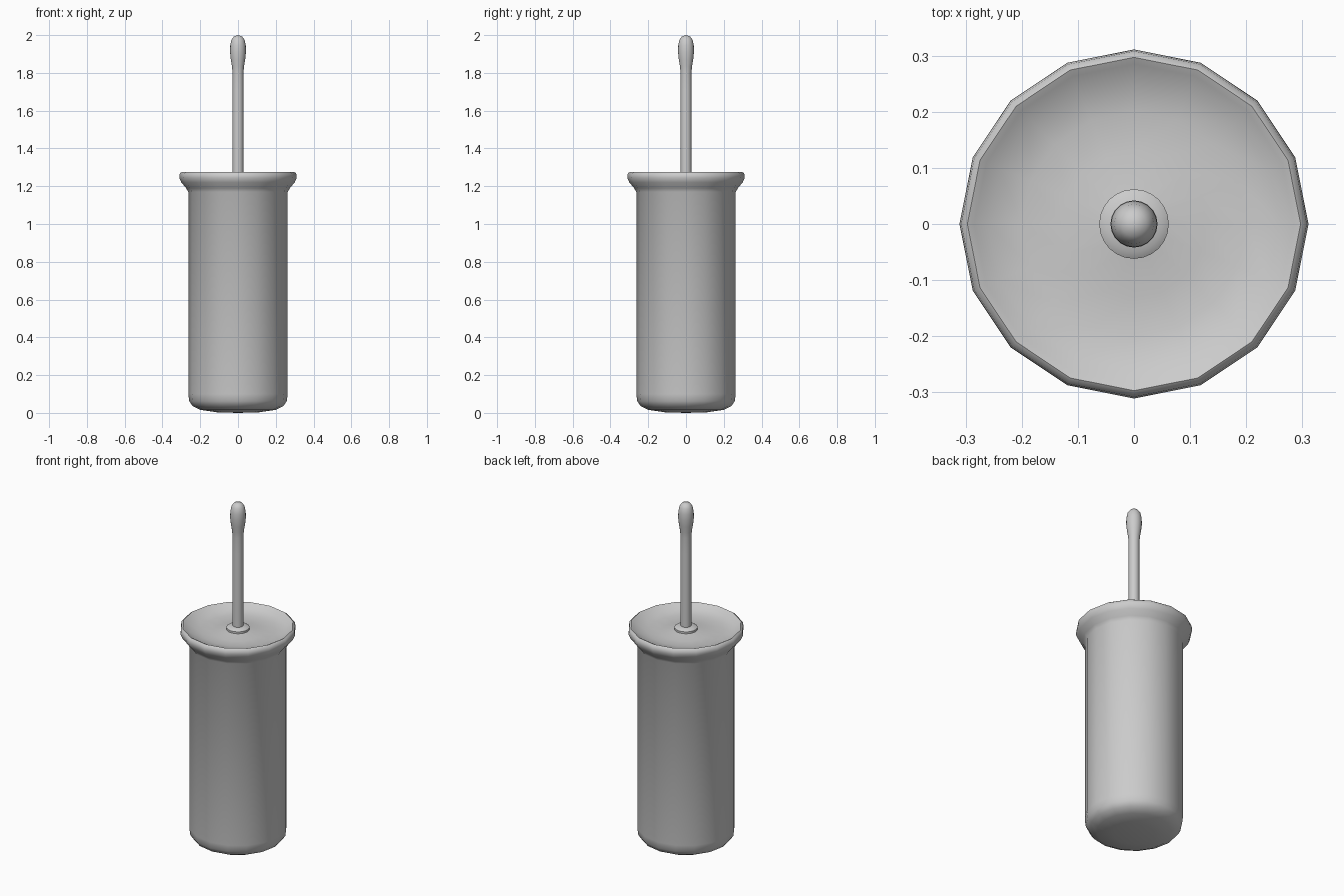
import bpy
import math

cube = bpy.data.objects.get("Cube")
if cube:
    bpy.data.objects.remove(cube, do_unlink=True)

grey = bpy.data.materials.new("light_grey")
grey.use_nodes = True
COLOR = (0.6, 0.6, 0.6, 1)
grey.diffuse_color = COLOR
grey.node_tree.nodes["Principled BSDF"].inputs["Base Color"].default_value = COLOR


def lathe(name, profile, sides, sharp_angle):
    """Revolve (radius, height) points about z; a zero radius makes a pole."""
    verts, rings, faces = [], [], []
    for r, z in profile:
        count = 1 if r == 0 else sides
        rings.append(range(len(verts), len(verts) + count))
        for i in range(count):
            a = math.tau * i / sides
            verts.append((r * math.cos(a), r * math.sin(a), z))
    for low, high in zip(rings, rings[1:]):
        for i in range(sides):
            j = (i + 1) % sides
            if len(low) == 1:
                faces.append((low[0], high[j], high[i]))
            elif len(high) == 1:
                faces.append((low[i], low[j], high[0]))
            else:
                faces.append((low[i], low[j], high[j], high[i]))
    mesh = bpy.data.meshes.new(name)
    mesh.from_pydata(verts, [], faces)
    mesh.materials.append(grey)
    obj = bpy.data.objects.new(name, mesh)
    bpy.context.collection.objects.link(obj)
    bpy.ops.object.select_all(action="DESELECT")
    obj.select_set(True)
    bpy.context.view_layer.objects.active = obj
    bpy.ops.object.shade_smooth_by_angle(angle=math.radians(sharp_angle))


# Canister with rounded base, flared rim and shallow dished lid
lathe("canister", [
    (0, 0), (0.11, 0.003), (0.2, 0.016), (0.24, 0.036), (0.258, 0.062),
    (0.263, 0.1), (0.263, 1.17), (0.275, 1.19), (0.3, 1.22), (0.311, 1.245),
    (0.308, 1.268), (0.297, 1.276), (0.285, 1.27), (0.26, 1.253),
    (0.2, 1.243), (0.13, 1.24), (0.055, 1.255), (0, 1.258)], 16, 60)

# Collar around the handle
lathe("lid_collar", [(0.062, 1.24), (0.062, 1.265), (0.05, 1.273), (0.028, 1.276)], 24, 50)

# Handle with teardrop grip
lathe("handle", [
    (0.029, 1.24), (0.029, 1.71), (0.029, 1.8), (0.032, 1.835), (0.038, 1.87),
    (0.042, 1.91), (0.041, 1.945), (0.035, 1.975), (0.022, 1.993), (0, 2)], 20, 60)
